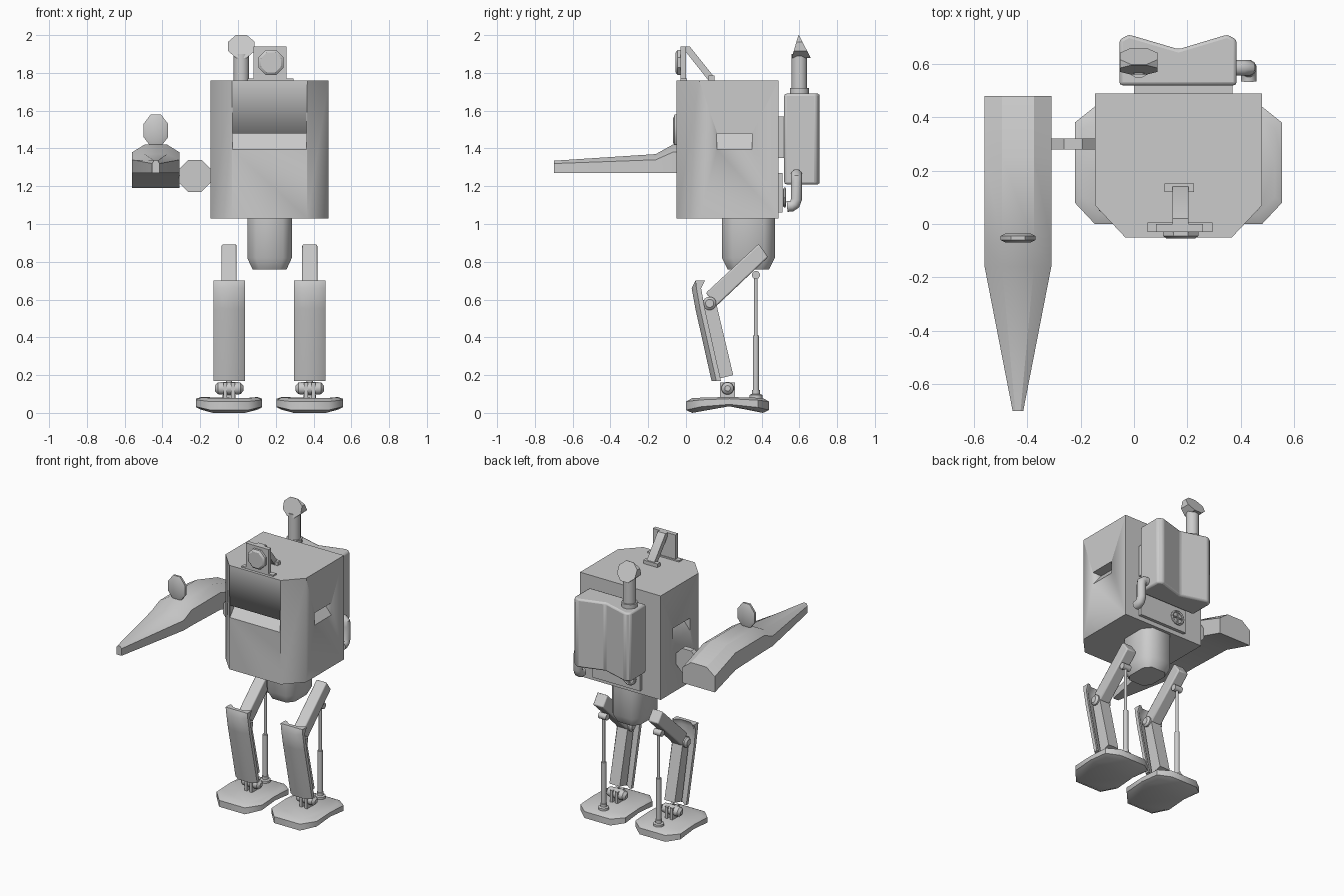
import bpy, bmesh, math
from mathutils import Vector

cube = bpy.data.objects.get("Cube")
if cube:
    bpy.data.objects.remove(cube, do_unlink=True)

grey = bpy.data.materials.new("plain_grey")
grey.use_nodes = True
grey.diffuse_color = (0.6, 0.6, 0.6, 1)
grey.node_tree.nodes["Principled BSDF"].inputs["Base Color"].default_value = (0.6, 0.6, 0.6, 1)


def finish(name, bm, angle=35, bevel=0):
    bmesh.ops.recalc_face_normals(bm, faces=bm.faces[:])
    mesh = bpy.data.meshes.new(name)
    bm.to_mesh(mesh)
    bm.free()
    mesh.materials.append(grey)
    ob = bpy.data.objects.new(name, mesh)
    bpy.context.collection.objects.link(ob)
    bpy.ops.object.select_all(action='DESELECT')
    ob.select_set(True)
    bpy.context.view_layer.objects.active = ob
    bpy.ops.object.shade_smooth_by_angle(angle=math.radians(angle))
    if bevel:
        mod = ob.modifiers.new("soft_edges", 'BEVEL')
        mod.width, mod.segments = bevel, 2
    return ob


def loft(name, rings, **kw):
    """Skin a list of closed rings and cap both ends."""
    bm = bmesh.new()
    loops = [[bm.verts.new(p) for p in ring] for ring in rings]
    n = len(loops[0])
    for a, b in zip(loops, loops[1:]):
        for i in range(n):
            bm.faces.new((a[i], a[(i + 1) % n], b[(i + 1) % n], b[i]))
    bm.faces.new(loops[0])
    bm.faces.new(loops[-1])
    return finish(name, bm, **kw)


def prism(name, outline, axis, lo, hi, **kw):
    """Extrude a flat outline along one axis."""
    def place(p, h):
        q = list(p)
        q.insert("xyz".index(axis), h)
        return q
    return loft(name, [[place(p, h) for p in outline] for h in (lo, hi)], **kw)


def box(name, x, y, z, **kw):
    return prism(name, [(x[0], y[0]), (x[1], y[0]), (x[1], y[1]), (x[0], y[1])], 'z', *z, **kw)


def tube(name, path, radii, sides=12, **kw):
    """Round sections along a path, with one radius per point."""
    pts = [Vector(p) for p in path]
    rings = []
    side = None
    for i, p in enumerate(pts):
        d = (pts[min(i + 1, len(pts) - 1)] - pts[max(i - 1, 0)]).normalized()
        ref = side or (Vector((1, 0, 0)) if abs(d.x) < 0.7 else Vector((0, 0, 1)))
        side = (ref - d * ref.dot(d)).normalized()
        up = d.cross(side)
        angs = [math.tau * (k + 0.5) / sides for k in range(sides)]
        rings.append([p + radii[i] * (side * math.cos(t) + up * math.sin(t)) for t in angs])
    return loft(name, rings, **kw)


def octagon(cx, cz, rx, rz):
    k = 1 / math.cos(math.pi / 8)
    return [(cx + rx * k * math.cos(math.pi / 4 * (i + .5)),
             cz + rz * k * math.sin(math.pi / 4 * (i + .5))) for i in range(8)]


# Torso with sloping slots in the front and both sides
MID = 0.167
W = 0.313
body = prism("torso", [(MID - W, .49), (MID - W, .07), (MID - .2, -.05),
                       (MID + .2, -.05), (MID + W, .07), (MID + W, .49)],
             'z', 1.03, 1.76, angle=50)


def cut_slot(rings):
    cutter = loft("slot_cutter", rings)
    cutter.hide_render = True
    mod = body.modifiers.new("slot", 'BOOLEAN')
    mod.object, mod.operation, mod.solver = cutter, 'DIFFERENCE', 'EXACT'
    bpy.context.view_layer.objects.active = body
    bpy.ops.object.modifier_apply(modifier=mod.name)
    bpy.data.objects.remove(cutter, do_unlink=True)


def wedge(s, surface, inward):
    return [(s, surface - inward * .02, 1.48), (s, surface + inward * .07, 1.48),
            (s, surface - inward * .02, 1.37)]


cut_slot([wedge(s, -.05, 1) for s in (MID - .195, MID + .195)])
for sgn in (-1, 1):
    cut_slot([[(b, a, c) for a, b, c in wedge(s, MID + sgn * W, -sgn)] for s in (.165, .35)])

# Pelvis, rounded in below
loft("pelvis", [[(MID + sx * hx, .33 + sy * hy, z) for sx, sy in
                 ((-1, -.6), (-.6, -1), (.6, -1), (1, -.6), (1, .6), (.6, 1), (-.6, 1), (-1, .6))]
                for hx, hy, z in ((.09, .11, .76), (.118, .14, .82), (.118, .14, 1.04))], angle=50)

# Legs
for tag, cx in (("right", -.047), ("left", .38)):
    # Foot with an arched sole
    rim = [(-.1, 0), (.1, 0), (.175, .08), (.175, .23), (.175, .38),
           (.1, .44), (-.1, .44), (-.175, .38), (-.175, .23), (-.175, .08)]
    rings = []
    for s, z, arch in ((.85, 0, .035), (1, .015, .03), (1, .06, .015), (.85, .078, .006)):
        rings.append([(cx + x * s, .22 + (y - .22) * s,
                       z + arch * (1 - (abs(y - .22) / .22) ** 2)) for x, y in rim])
    loft(tag + "_foot", rings, angle=50)

    # Ankle: knobs, pin and two brackets
    tube(tag + "_ankle_pin", [(cx + d, .22, .13) for d in (-.075, -.06, -.04, .04, .06, .075)],
         [.015, .032, .034, .034, .032, .015])
    for d in (-.02, .02):
        box(tag + "_ankle_bracket", (cx + d - .01, cx + d + .01), (.18, .26), (.07, .16))

    # Shin bar and knee
    prism(tag + "_shin", [(.085, .6), (.16, .58), (.25, .2), (.17, .18)], 'x', cx - .04, cx + .04)
    tube(tag + "_knee", [(cx + d, .125, .58) for d in (-.062, -.05, .05, .062)],
         [.022, .036, .036, .022])

    # Shin guard, a folded plate
    front = [(.05, .7), (.03, .66), (.05, .55), (.135, .17)]
    guard = []
    for i, (y, z) in enumerate(front):
        t = 0 if i == 0 else 1
        guard.append([(cx + x, y + dy, z) for x, dy in
                      ((-.084, .05), (-.084, .025 * t), (-.045, 0), (.045, 0), (.084, .025 * t),
                       (.084, .05), (.07, .05), (.04, .025), (-.04, .025), (-.07, .05))])
    loft(tag + "_shin_guard", guard, angle=45)

    # Thigh
    prism(tag + "_thigh", [(.105, .635), (.16, .565), (.435, .825), (.385, .895)],
          'x', cx - .04, cx + .04, bevel=.008)

    # Piston behind the leg
    tube(tag + "_piston", [(cx, .37, z) for z in (.08, .095, .1, .12, .121, .4, .41, .411, .72)],
         [.035, .035, .022, .022, .017, .017, .017, .01, .01])
    tube(tag + "_piston_joint", [(cx + d, .37, .73) for d in (-.03, .03)], [.022, .022])

# Arm joint and tapering gun
GX = -.435
prism("shoulder_disc", octagon(-.228, 1.255, .085, .085), 'y', .28, .32)
loft("gun_arm", [[(GX - w, y, lo), (GX + w, y, lo), (GX + w, y, mid), (GX + t, y, hi),
                  (GX - t, y, hi), (GX - w, y, mid)]
                 for y, w, t, lo, mid, hi in ((-.7, .02, .01, 1.27, 1.32, 1.335),
                                              (-.16, .125, .06, 1.27, 1.34, 1.37),
                                              (-.07, .125, .06, 1.27, 1.38, 1.42),
                                              (.25, .125, .06, 1.26, 1.38, 1.42),
                                              (.48, .125, .06, 1.19, 1.30, 1.35))], angle=30)
loft("gun_sight", [[(x, y, z) for x, z in octagon(GX, 1.495, .065 * s, .085 * s)]
                   for y, s in ((-.07, .7), (-.06, 1), (-.045, 1), (-.035, .7))], angle=50)

# Lamp on the roof
box("lamp_plate", (.082, .258), (-.03, 0), (1.76, 1.94))
box("lamp_foot", (.05, .295), (-.03, .005), (1.755, 1.77))
loft("lamp_lens", [[(x, y, z) for x, z in octagon(.175, 1.855, .066 * s, .066 * s)]
                   for y, s in ((-.055, .8), (-.045, 1), (-.025, 1))])
prism("lamp_strut", [(0, 1.94), (0, 1.91), (.115, 1.765), (.145, 1.765), (.14, 1.79), (.02, 1.94)],
      'x', .145, .205)
box("strut_foot", (.115, .225), (.12, .152), (1.755, 1.785))

# Backpack with a notched back, and its mounts
prism("backpack", [(-.055, .52), (.385, .52), (.385, .69), (.35, .71), (MID, .655),
                   (-.02, .71), (-.055, .69)], 'z', 1.21, 1.69, angle=30, bevel=.012)
box("upper_mount", (0, .37), (.48, .53), (1.35, 1.57))
box("lower_mount", (0, .37), (.48, .512), (1.06, 1.27))

# Valve wheel
ring = [(.075 + .045 * math.cos(t), .522, 1.14 + .045 * math.sin(t))
        for t in [math.tau * i / 16 for i in range(17)]]
tube("valve_wheel", ring, [.008] * 17, sides=6)
for a in (0, math.pi / 2):
    dx, dz = .045 * math.cos(a), .045 * math.sin(a)
    tube("valve_spoke", [(.075 - dx, .522, 1.14 - dz), (.075 + dx, .522, 1.14 + dz)],
         [.006, .006], sides=6)

# Side pipe
tube("side_pipe", [(.37, .585, 1.26), (.41, .585, 1.26), (.427, .585, 1.245), (.43, .585, 1.22),
                   (.43, .585, 1.13), (.43, .575, 1.105), (.43, .56, 1.095), (.43, .535, 1.093)],
     [.03] * 8)

# Exhaust stack with a wedge-shaped cap
SX = .018
tube("stack_collar", [(SX, .6, 1.68), (SX, .6, 1.72)], [.052, .052])
tube("stack", [(SX, .6, 1.7), (SX, .6, 1.9)], [.042, .042])
cap = octagon(SX, 1.94, .07, .06)
loft("stack_cap", [[(x, .595 + k * (2 - z) / .12, z) for x, z in cap] for k in (-.035, .0)]
     + [[(x, .598 + .062 * (2 - z) / .12, z) for x, z in cap]], angle=40)
